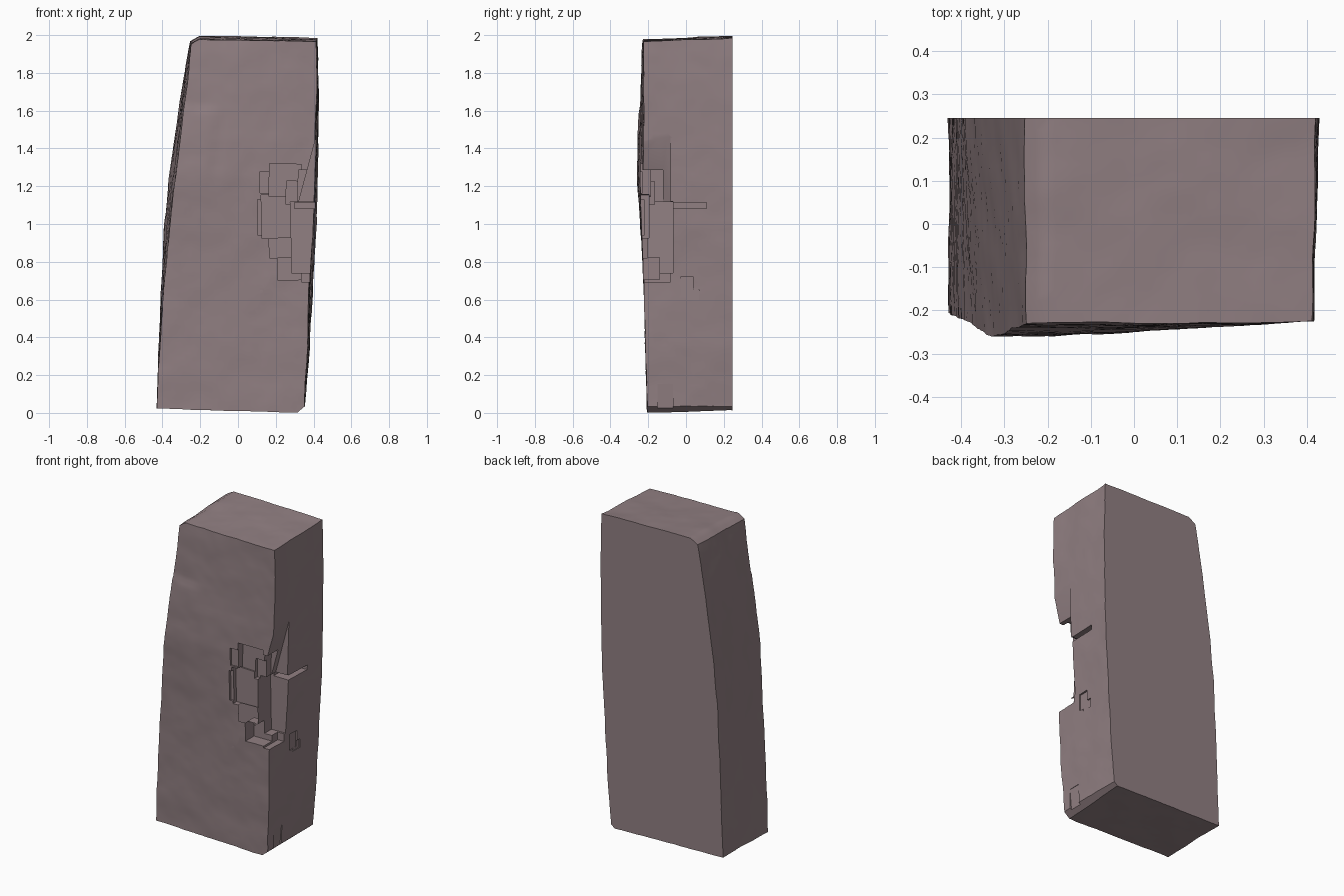
import bpy, bmesh, math, random
from mathutils import Vector, Matrix, noise

if "Cube" in bpy.data.objects:
    bpy.data.objects.remove(bpy.data.objects["Cube"])

random.seed(4)
stone = bpy.data.materials.new("mauve_grey_stone")
stone.diffuse_color = (0.285, 0.215, 0.225, 1)
stone.use_nodes = True
stone.node_tree.nodes["Principled BSDF"].inputs["Base Color"].default_value = stone.diffuse_color

# Sections: z, left front, left back, right front, right back, front y
SECTIONS = [
    (0.00, -.430, -.430, .350, .352, -.205),
    (0.35, -.415, -.420, .367, .382, -.215),
    (0.70, -.390, -.405, .374, .397, -.224),
    (1.00, -.360, -.390, .388, .418, -.242),
    (1.25, -.332, -.365, .400, .422, -.255),
    (1.45, -.305, -.338, .408, .425, -.250),
    (1.65, -.280, -.308, .415, .430, -.240),
    (1.90, -.252, -.268, .415, .425, -.235),
    (2.01, -.245, -.245, .410, .420, -.226),
]


def lerp(a, b, t):
    return a + (b - a) * t


def section(z):
    for a, b in zip(SECTIONS, SECTIONS[1:]):
        if z <= b[0]:
            t = max(0, (z - a[0]) / (b[0] - a[0]))
            return [lerp(p, q, t) for p, q in zip(a[1:], b[1:])]
    return SECTIONS[-1][1:]


def shape(u, v, w):
    """Map a unit cube point to the leaning, slightly rough block."""
    bottom = 0.022 * (1 - u) + 0.012 * v
    top = 1.965 + 0.02 * v + 0.014 * (1 - u) - 0.03 * max(0, 1 - u / 0.06)
    z = lerp(bottom, top, w)
    lf, lb, rf, rb, yf = section(z)
    x = lerp(lerp(lf, lb, v), lerp(rf, rb, v), u)
    front = lerp(yf, max(yf, -0.226), max(0, (u - 0.35) / 0.65))
    if z < 1.62 and u < 0.3:                      # worn ledge, upper left
        front -= 0.006 * min(1, (0.3 - u) / 0.1) * max(0, min(1, (z - 0.9) / 0.4))
    p = Vector((x, lerp(front, 0.245, v), z))
    rough = noise.noise_vector(p * 6) * 0.004 + noise.noise_vector(p * 20) * 0.0018
    if v > 0.999:
        rough.y = 0                               # sawn flat back
    return p + rough


def add_object(name, bm):
    mesh = bpy.data.meshes.new(name)
    bm.to_mesh(mesh)
    bm.free()
    ob = bpy.data.objects.new(name, mesh)
    bpy.context.collection.objects.link(ob)
    return ob


# Main block: cube sliced into a grid, then shaped
bm = bmesh.new()
bmesh.ops.create_cube(bm, size=1, matrix=Matrix.Translation((.5, .5, .5)))
for axis, count in ((0, 30), (1, 18), (2, 72)):
    normal = Vector((0, 0, 0))
    normal[axis] = 1
    for i in range(1, count):
        bmesh.ops.bisect_plane(bm, geom=bm.verts[:] + bm.edges[:] + bm.faces[:],
                               plane_co=normal * (i / count), plane_no=normal)
for vert in bm.verts:
    vert.co = shape(*vert.co)
bmesh.ops.recalc_face_normals(bm, faces=bm.faces)
block = add_object("stone_block", bm)
block.data.materials.append(stone)

cutters = []


def cutter(x0, x1, y0, y1, z0, z1, tilt=None):
    """Box to chip away; small random turn unless a tilt about y is given."""
    bm = bmesh.new()
    bmesh.ops.create_cube(bm, size=1)
    bmesh.ops.scale(bm, vec=(x1 - x0, y1 - y0, z1 - z0), verts=bm.verts)
    if tilt is None:
        turn = Matrix.Rotation(math.radians(random.uniform(-2, 2)), 4, 'Y')
    else:
        turn = Matrix.Rotation(math.radians(tilt), 4, 'Y')
    mid = Vector((x0 + x1, y0 + y1, z0 + z1)) / 2
    bmesh.ops.transform(bm, matrix=Matrix.Translation(mid) @ turn, verts=bm.verts)
    ob = add_object("chip_cutter", bm)
    ob.data.materials.append(stone)
    ob.hide_render = True
    cutters.append(ob)


# Stepped break in the right front edge
cutter(.28, .50, -.40, -.070, .742, 1.118)     # deep pocket
cutter(.335, .51, -.40, -.083, .695, .80)      # floor of pocket
cutter(.21, .47, -.41, -.140, .705, .823)      # lower step
cutter(.125, .33, -.42, -.197, .925, 1.157)    # shallow shelf, left
cutter(.165, .34, -.43, -.203, .822, .96)      # shallow shelf, low
cutter(.105, .20, -.44, -.222, .94, 1.13)
cutter(.165, .335, -.45, -.188, 1.145, 1.318)  # upper shelf
cutter(.255, .49, -.46, -.168, 1.10, 1.225)
cutter(.318, .52, -.47, -.122, 1.09, 1.285)    # upper corner
cutter(.115, .18, -.48, -.230, 1.165, 1.275)
cutter(.30, .53, -.11, .108, 1.083, 1.113)     # slot in the side
cutter(.367, .567, -.49, -.081, 1.074, 1.474, tilt=15)  # sliver above
# Small chips: front crack, right side, lower right edge
cutter(.112, .128, -.40, -.224, .56, .65, tilt=5)
cutter(.12, .165, -.41, -.226, .635, .72, tilt=5)
cutter(.376, .48, -.03, .04, .615, .72)
cutter(.378, .49, .0, .07, .60, .655)
cutter(.294, .494, -.50, .40, -.162, .038, tilt=50)
cutter(.345, .45, -.15, -.07, -.05, .15, tilt=5)

for c in cutters:
    mod = block.modifiers.new("chip", 'BOOLEAN')
    mod.operation = 'DIFFERENCE'
    mod.solver = 'EXACT'
    mod.object = c
bpy.context.view_layer.update()
result = bpy.data.meshes.new_from_object(
    block.evaluated_get(bpy.context.evaluated_depsgraph_get()))
block.modifiers.clear()
block.data = result
for c in cutters:
    bpy.data.objects.remove(c)

bpy.ops.object.select_all(action='DESELECT')
block.select_set(True)
bpy.context.view_layer.objects.active = block
bpy.ops.object.shade_smooth_by_angle(angle=math.radians(30))
